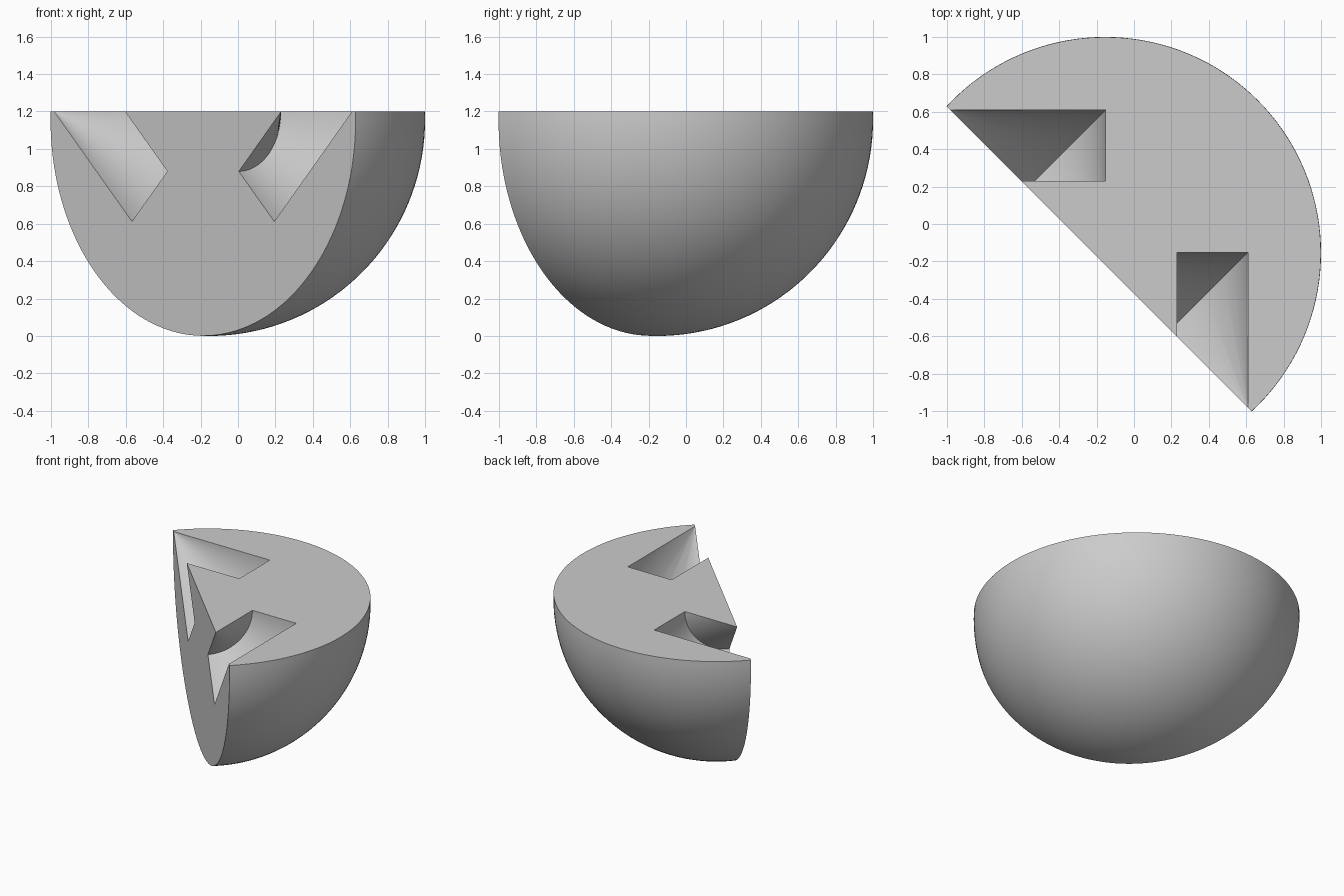
import bpy, bmesh, math
from mathutils import Matrix, Vector

cube = bpy.data.objects.get("Cube")
if cube:
    bpy.data.objects.remove(cube, do_unlink=True)

RADIUS = 1.1545
OFFSET = 0.0455                       # both flat cuts sit this far from the centre
TOP = RADIUS + OFFSET
CENTRE = Vector((1 - RADIUS, 1 - RADIUS, RADIUS))
ALONG = Vector((1, -1, 0)).normalized()      # direction of the straight edge
INWARD = Vector((1, 1, 0)).normalized()      # from the cut face into the solid
EDGE_MID = CENTRE - INWARD * OFFSET + Vector((0, 0, OFFSET))

grey = bpy.data.materials.new("light grey")
grey.use_nodes = True
grey.diffuse_color = (0.6, 0.6, 0.6, 1)
grey.node_tree.nodes["Principled BSDF"].inputs["Base Color"].default_value = (0.6, 0.6, 0.6, 1)


def make_object(name, bm):
    bmesh.ops.recalc_face_normals(bm, faces=bm.faces)
    mesh = bpy.data.meshes.new(name)
    bm.to_mesh(mesh)
    bm.free()
    mesh.materials.append(grey)
    obj = bpy.data.objects.new(name, mesh)
    bpy.context.collection.objects.link(obj)
    return obj


def slice_flat(bm, point, normal):
    """Remove everything on the normal side and cap the opening."""
    cut = bmesh.ops.bisect_plane(bm, geom=bm.verts[:] + bm.edges[:] + bm.faces[:],
                                 plane_co=point, plane_no=normal, clear_outer=True)
    edges = [e for e in cut["geom_cut"] if isinstance(e, bmesh.types.BMEdge)]
    bmesh.ops.contextual_create(bm, geom=edges)


# Ball quarter: a sphere with a flat top and a flat diagonal side
bm = bmesh.new()
bmesh.ops.create_uvsphere(bm, u_segments=144, v_segments=72, radius=RADIUS,
                          matrix=Matrix.Translation(CENTRE))
slice_flat(bm, EDGE_MID, Vector((0, 0, 1)))
slice_flat(bm, EDGE_MID, -INWARD)
body = make_object("ball_quarter", bm)

# Curved square channels: a tilted square swept round the straight edge
PROFILE = [(0.59, 0), (0.27, 0.32), (0.538, 0.588), (1.126, 0)]


def channel_cutter(name, side):
    bm = bmesh.new()
    verts = [bm.verts.new(EDGE_MID + ALONG * (side * t) + INWARD * d) for t, d in PROFILE]
    edges = [bm.edges.new(pair) for pair in zip(verts, verts[1:])]
    bmesh.ops.spin(bm, geom=verts + edges, cent=EDGE_MID, axis=ALONG,
                   angle=math.tau, steps=128, use_merge=True)
    bmesh.ops.remove_doubles(bm, verts=bm.verts, dist=1e-5)
    # turn half a step so no cutter corner lies on a flat face
    bmesh.ops.rotate(bm, verts=bm.verts, cent=EDGE_MID,
                     matrix=Matrix.Rotation(math.pi / 128, 3, ALONG))
    cutter = make_object(name, bm)
    cutter.hide_render = True
    cutter.hide_set(True)
    return cutter


bpy.context.view_layer.objects.active = body
body.select_set(True)
for name, side in (("left_channel_cutter", 1), ("right_channel_cutter", -1)):
    cutter = channel_cutter(name, side)
    mod = body.modifiers.new(name, 'BOOLEAN')
    mod.operation = 'DIFFERENCE'
    mod.solver = 'EXACT'
    mod.object = cutter
    bpy.ops.object.modifier_apply(modifier=mod.name)
    bpy.data.objects.remove(cutter, do_unlink=True)

bpy.ops.object.shade_smooth_by_angle(angle=math.radians(30))
